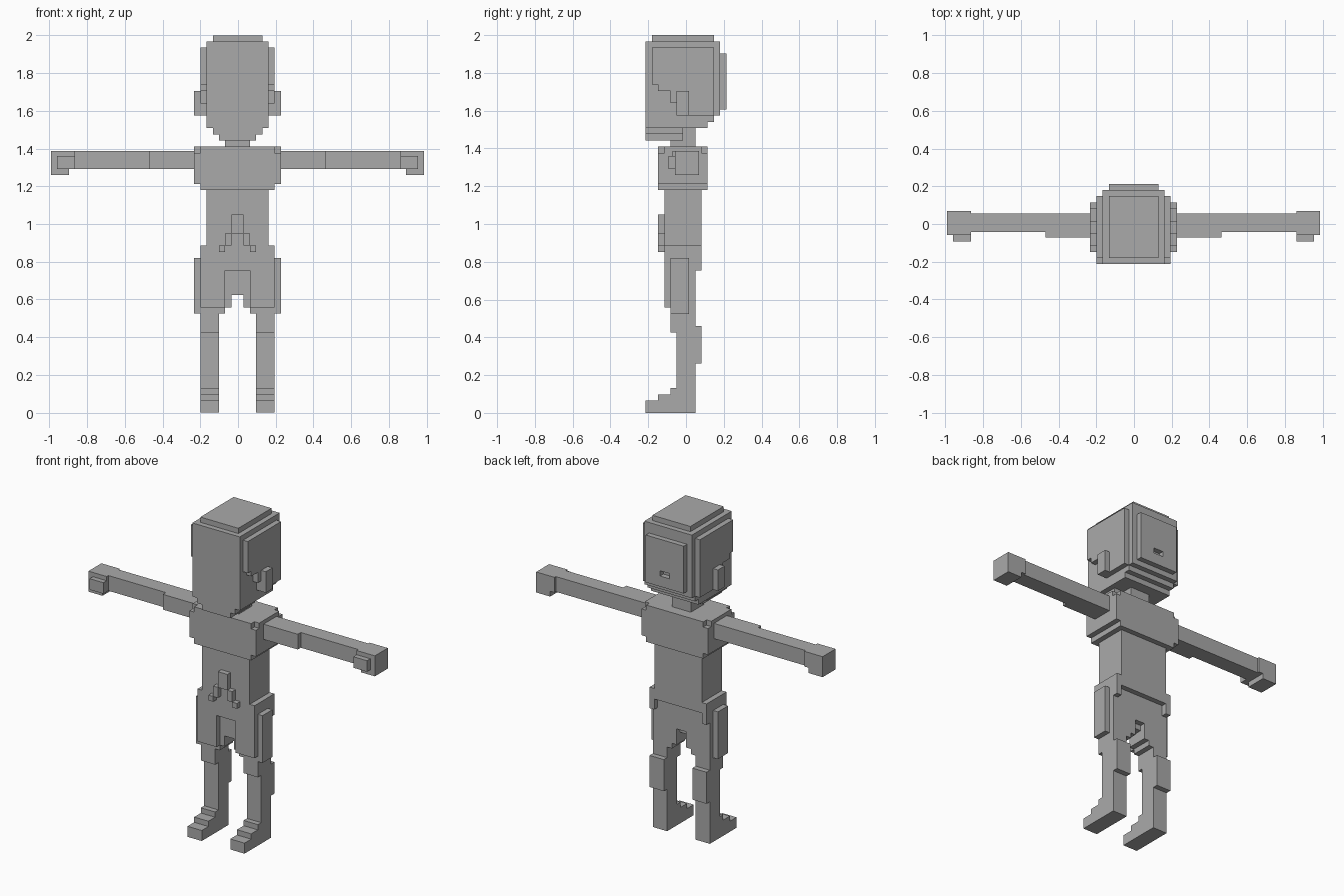
import bpy, bmesh

if "Cube" in bpy.data.objects:
    bpy.data.objects.remove(bpy.data.objects["Cube"])

V = 2 / 61          # size of one block
OX = -0.0025        # small sideways offset of the whole figure

skin = bpy.data.materials.new("plain_grey")
skin.diffuse_color = (0.4, 0.4, 0.4, 1)
skin.use_nodes = True
skin.node_tree.nodes["Principled BSDF"].inputs["Base Color"].default_value = skin.diffuse_color


def part(name, boxes, mirror=False):
    """Boxes are (x0, x1, y0, y1, z0, z1) in blocks; y counts from the front."""
    bm = bmesh.new()
    for b in boxes:
        for s in ((1, -1) if mirror else (1,)):
            x0, x1, y0, y1, z0, z1 = b
            if s < 0:
                x0, x1 = -x1, -x0
            c = bmesh.ops.create_cube(bm, size=1)["verts"]
            for v in c:
                v.co = ((x1 if v.co.x > 0 else x0) * V + OX,
                        ((y1 if v.co.y > 0 else y0) - 6.5) * V,
                        (z1 if v.co.z > 0 else z0) * V)
    me = bpy.data.meshes.new(name)
    bm.to_mesh(me)
    bm.free()
    me.materials.append(skin)
    ob = bpy.data.objects.new(name, me)
    bpy.context.collection.objects.link(ob)
    return ob


# Head: core with stepped crown, nape and chin
part("head", [
    (-4, 4, 1, 11, 60, 61),
    (-5, 5, 0, 12, 48, 60),
    (-5, 5, 0, 11, 47, 48),
    (-5, 5, 0, 10, 46, 47),
    (-4, 4, 0, 6, 45, 46),
    (-3, 3, 0, 6, 44, 45),
])

# Back of the hair with a small slot
part("hair_back", [
    (-4, 4, 12, 13, 52, 58),
    (-4, -1, 12, 13, 51, 52),
    (1, 4, 12, 13, 51, 52),
    (-4, 4, 12, 13, 49, 51),
])

# Side hair stepping down behind the temples
part("hair_side", [
    (5, 6, 1, 11, 53, 59),
    (5, 6, 2, 11, 52, 53),
    (5, 6, 4, 11, 50, 52),
    (5, 6, 5, 11, 48, 50),
], True)

part("ear", [(5, 7, 5, 7, 48, 52)], True)
part("neck", [(-2, 2, 4, 8, 43, 46)])

# Chest with notched corners, then waist
part("chest", [
    (-6, 6, 2, 10, 36, 43),
    (-7, 7, 2, 10, 37, 42),
    (-7, 7, 3, 9, 37, 43),
])
part("waist", [(-5, 5, 3, 9, 25, 36)])

# Arch shaped belt ornament
part("belt_ornament", [(-1, 1, 2, 3, 29, 32)])
part("belt_ornament_leg", [(1, 2, 2, 3, 27, 29), (2, 3, 2, 3, 26, 27)], True)

# Hips and shorts with an open front
part("hips", [(-6, 6, 3, 9, 25, 27), (-6, 6, 3, 8, 23, 25)])
part("seat_corner", [(5, 6, 8, 9, 23, 25)], True)
part("crotch", [(-2, 2, 4, 8, 20, 23), (-1, 1, 4, 7, 19, 20)])
part("shorts", [
    (2, 6, 3, 8, 17, 23),
    (1, 2, 4, 8, 17, 20),
    (2, 6, 4, 8, 16, 17),
], True)
part("side_pouch", [(6, 7, 4, 7, 16, 25)], True)

# Legs with calves and stepped feet
part("leg", [
    (3, 6, 4, 8, 13, 16),
    (3, 6, 5, 8, 4, 13),
    (3, 6, 8, 9, 8, 14),
], True)
part("foot", [
    (3, 6, 0, 8, 0, 2),
    (3, 6, 2, 8, 2, 3),
    (3, 6, 4, 8, 3, 4),
], True)

# Arms stretched out sideways
part("upper_arm", [(7, 14.2, 4.3, 8.2, 39.4, 42.3)], True)
part("forearm", [(14.2, 26.3, 5.2, 8.2, 39.4, 42.3)], True)
part("hand", [
    (26.3, 30.15, 4.7, 8.6, 39.4, 42.3),
    (27.2, 30.15, 4.7, 8.6, 38.4, 39.4),
], True)
part("thumb", [(26.3, 29.2, 3.7, 4.7, 39.4, 41.5)], True)
